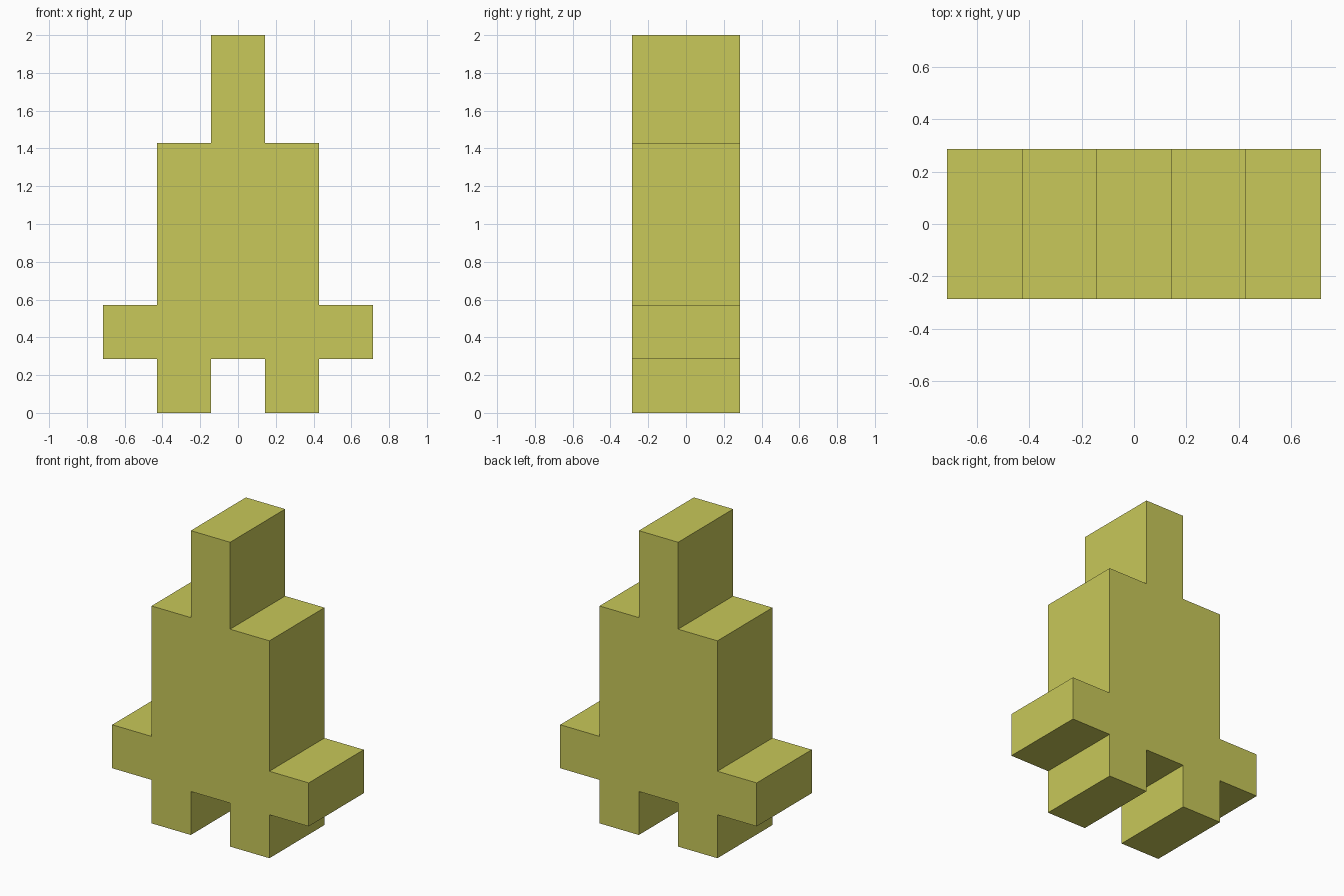
import bpy, bmesh

if "Cube" in bpy.data.objects:
    bpy.data.objects.remove(bpy.data.objects["Cube"])

U = 2 / 7  # grid unit: the model is seven units tall and two deep

olive = bpy.data.materials.new("olive yellow")
olive.diffuse_color = (0.58, 0.58, 0.10, 1)
olive.use_nodes = True
olive.node_tree.nodes["Principled BSDF"].inputs["Base Color"].default_value = olive.diffuse_color

# Right half of the stepped outline, from the crotch up to the head top
half = [(0.5, 1), (0.5, 0), (1.5, 0), (1.5, 1), (2.5, 1), (2.5, 2),
        (1.5, 2), (1.5, 5), (0.5, 5), (0.5, 7)]
outline = half + [(-x, z) for x, z in reversed(half)]

# Extrude the mirrored outline through the full depth
bm = bmesh.new()
face = bm.faces.new([bm.verts.new((x * U, -U, z * U)) for x, z in outline])
ext = bmesh.ops.extrude_face_region(bm, geom=[face], use_keep_orig=True)
verts = [g for g in ext["geom"] if isinstance(g, bmesh.types.BMVert)]
bmesh.ops.translate(bm, verts=verts, vec=(0, 2 * U, 0))
bmesh.ops.recalc_face_normals(bm, faces=bm.faces)

mesh = bpy.data.meshes.new("stepped_figure")
bm.to_mesh(mesh)
bm.free()
mesh.materials.append(olive)
figure = bpy.data.objects.new("stepped_figure", mesh)
bpy.context.collection.objects.link(figure)
